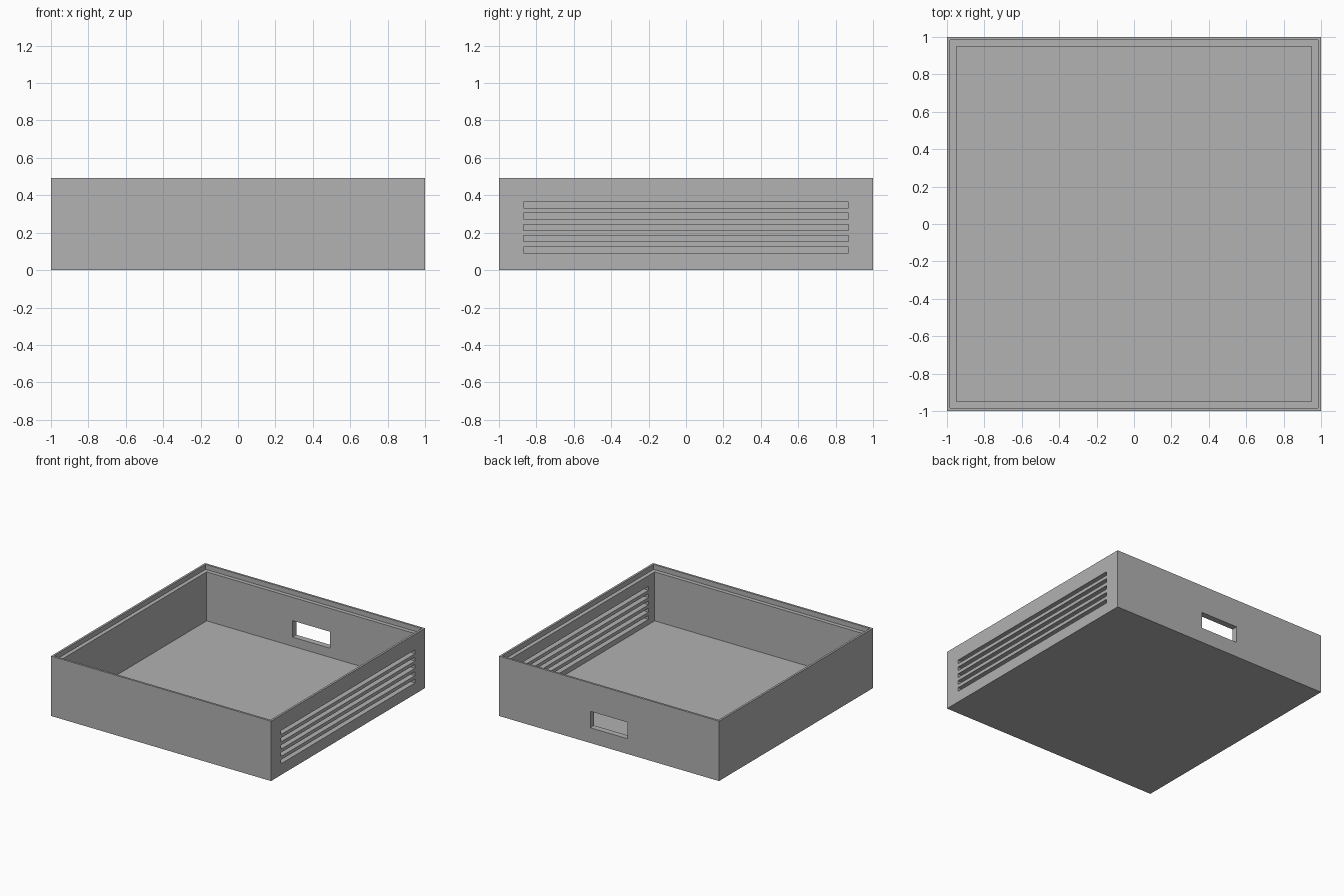
import bpy
import bmesh
from mathutils import Matrix, Vector

if "Cube" in bpy.data.objects:
    bpy.data.objects.remove(bpy.data.objects["Cube"])

HEIGHT = 0.492
FLOOR = 0.05
WALL = 0.05
RIM = 0.017
LEDGE_Z = HEIGHT - 0.04

grey = bpy.data.materials.new("plain_grey")
grey.use_nodes = True
grey.diffuse_color = (0.445, 0.445, 0.445, 1)
grey.node_tree.nodes["Principled BSDF"].inputs["Base Color"].default_value = grey.diffuse_color


def boxes(name, spans):
    """One object made of boxes, each given by its low and high corner."""
    bm = bmesh.new()
    for low, high in spans:
        low, high = Vector(low), Vector(high)
        matrix = Matrix.Translation((low + high) / 2) @ Matrix.Diagonal(high - low).to_4x4()
        bmesh.ops.create_cube(bm, size=1, matrix=matrix)
    mesh = bpy.data.meshes.new(name)
    bm.to_mesh(mesh)
    bm.free()
    mesh.materials.append(grey)
    obj = bpy.data.objects.new(name, mesh)
    bpy.context.collection.objects.link(obj)
    return obj


def square(half, bottom, top):
    return (-half, -half, bottom), (half, half, top)


# Solid case body
case = boxes("open_case", [square(1, 0, HEIGHT)])

# Cavity, lid recess, five side vents and the back window
inner = 1 - WALL
vents = []
for i in range(5):
    z = 0.108 + 0.06 * i
    vents.append(((0.9, -0.87, z - 0.016), (1.1, 0.87, z + 0.016)))
cutters = [
    boxes("cavity_cutter", [square(inner, FLOOR, 1)]),
    boxes("lid_recess_cutter", [square(1 - RIM, LEDGE_Z, 1)]),
    boxes("vent_cutter", vents),
    boxes("window_cutter", [((-0.17, 0.9, 0.125), (0.17, 1.1, 0.26))]),
]
for cutter in cutters:
    cutter.hide_render = True
    cut = case.modifiers.new(cutter.name, "BOOLEAN")
    cut.operation = "DIFFERENCE"
    cut.solver = "EXACT"
    cut.object = cutter

# Bake the cuts and remove the cutters
graph = bpy.context.evaluated_depsgraph_get()
baked = bpy.data.meshes.new_from_object(case.evaluated_get(graph))
case.modifiers.clear()
case.data = baked
baked.name = "open_case"
for cutter in cutters:
    bpy.data.objects.remove(cutter)
